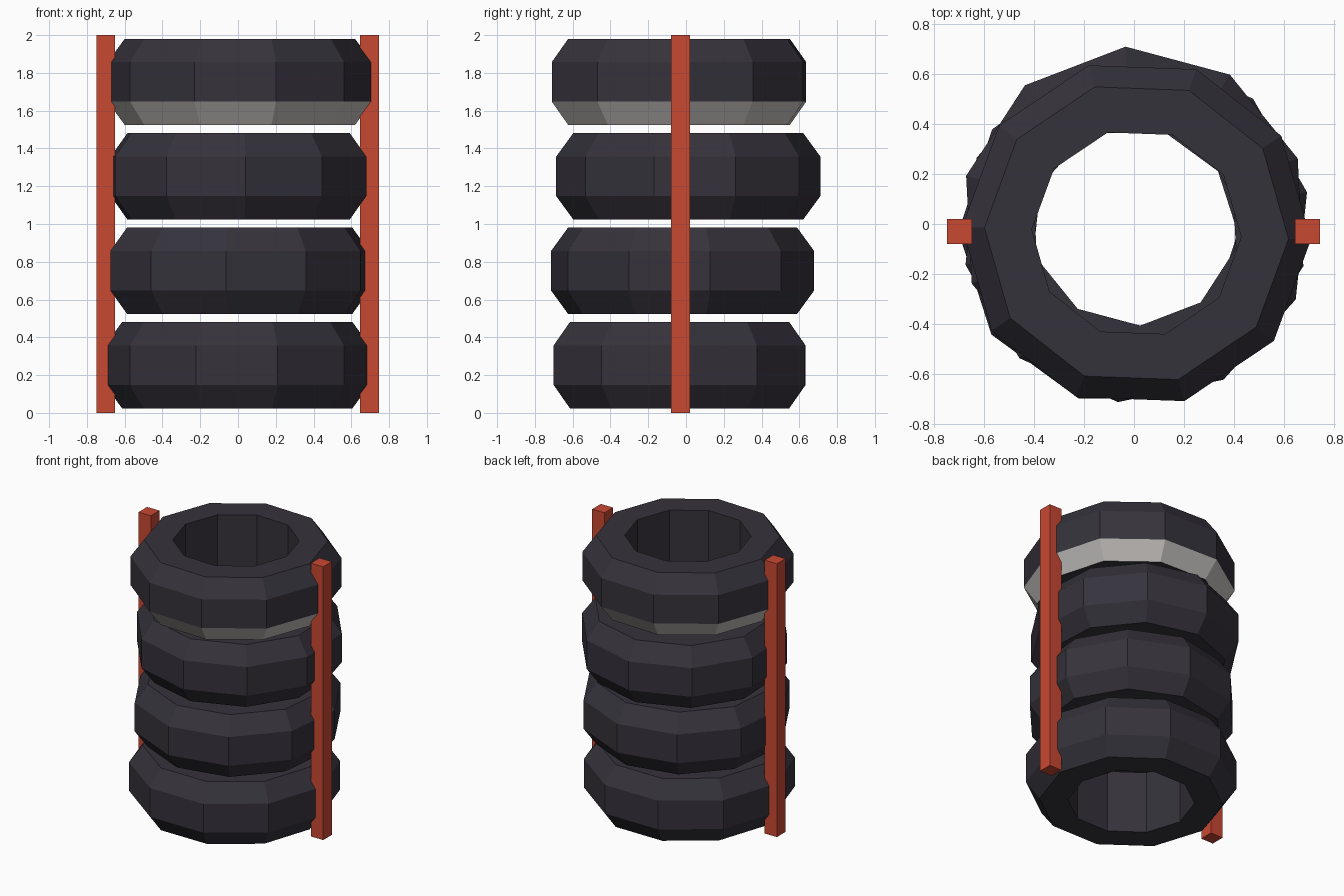
import bpy, bmesh
from math import cos, sin, radians, tau

if "Cube" in bpy.data.objects:
    bpy.data.objects.remove(bpy.data.objects["Cube"])


def material(name, rgb):
    m = bpy.data.materials.new(name)
    m.diffuse_color = (*rgb, 1)
    m.use_nodes = True
    m.node_tree.nodes["Principled BSDF"].inputs["Base Color"].default_value = m.diffuse_color
    return m


rubber = material("rubber", (0.036, 0.032, 0.044))
pale = material("pale_band", (0.55, 0.53, 0.51))
red = material("red_paint", (0.58, 0.065, 0.032))

SIDES = 10
# Tyre cross-section (radius, height), starting at the lower outer bevel
PROFILE = [(0.61, -0.228), (0.70, -0.105), (0.70, 0.105),
           (0.61, 0.228), (0.42, 0.228), (0.42, -0.228)]


def finish(bm, name, location, mats):
    bmesh.ops.recalc_face_normals(bm, faces=bm.faces)
    me = bpy.data.meshes.new(name)
    bm.to_mesh(me)
    bm.free()
    for m in mats:
        me.materials.append(m)
    ob = bpy.data.objects.new(name, me)
    ob.location = location
    bpy.context.collection.objects.link(ob)
    return ob


def tyre(name, location, turn, banded=False):
    bm = bmesh.new()
    rings = []
    for i in range(SIDES):
        a = radians(turn) + tau * i / SIDES
        rings.append([bm.verts.new((r * cos(a), r * sin(a), z)) for r, z in PROFILE])
    n = len(PROFILE)
    for i in range(SIDES):
        a, b = rings[i], rings[(i + 1) % SIDES]
        for j in range(n):
            k = (j + 1) % n
            f = bm.faces.new((a[j], b[j], b[k], a[k]))
            f.material_index = 1 if banded and j == 0 else 0
    finish(bm, name, location, [rubber, pale])


# Stack of four tyres, each slightly shifted and turned
STACK = [(-0.004, -0.034, -0.2), (0.009, -0.018, 12), (0.003, 0.012, 21), (0.01, -0.037, -2.1)]
for i, (x, y, turn) in enumerate(STACK):
    tyre(f"tyre_{i + 1}", (x, y, 0.2525 + 0.5 * i), turn, banded=(i == 3))

# Upright posts on both sides
for name, x in (("left_post", -0.70), ("right_post", 0.696)):
    bm = bmesh.new()
    bmesh.ops.create_cube(bm, size=1)
    bmesh.ops.scale(bm, vec=(0.10, 0.10, 2.0), verts=bm.verts)
    finish(bm, name, (x, -0.03, 1.0), [red])
